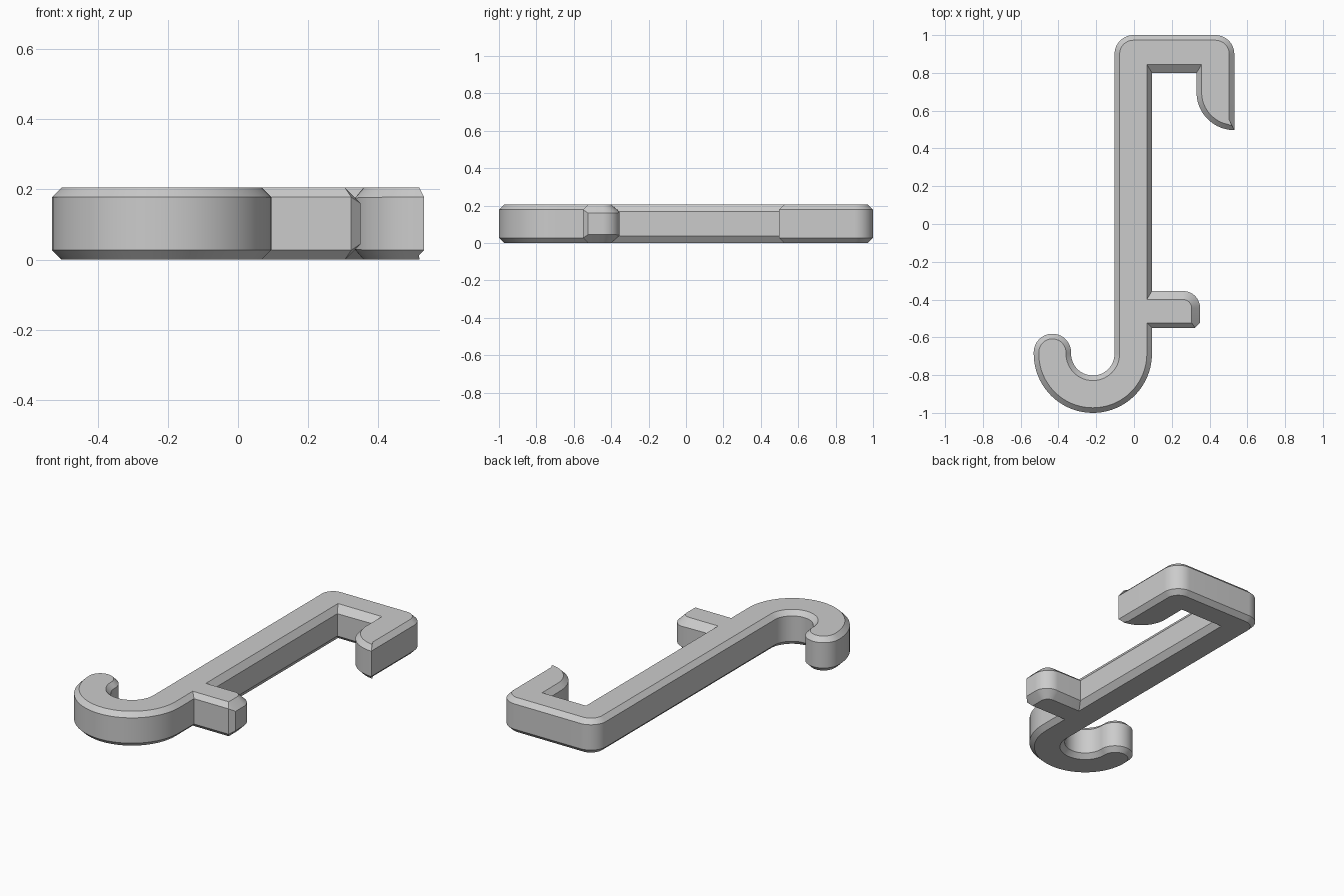
import bpy, bmesh
from math import sin, cos, radians

cube = bpy.data.objects.get("Cube")
if cube:
    bpy.data.objects.remove(cube, do_unlink=True)

HEIGHT = 0.205
WIDE, NARROW = 0.045, 0.027   # chamfer sizes


def arc(cx, cy, r, start, end, steps=16):
    angles = [radians(start + (end - start) * i / steps) for i in range(steps + 1)]
    return [(cx + r * cos(a), cy + r * sin(a)) for a in angles]


# Outline of the hook, counter-clockwise
outline = (
    arc(-0.218, -0.687, 0.313, 180, 360, 40)         # outside of the round hook
    + [(0.095, -0.55), (0.35, -0.55)]                # lower side of the peg
    + arc(0.26, -0.445, 0.09, 0, 90)                 # rounded peg corner
    + [(0.095, -0.355), (0.095, 0.80), (0.331, 0.80)]
    + arc(0.531, 0.697, 0.2, 180, 270, 20)           # curved end of the clip leg
    + arc(0.431, 0.9, 0.1, 0, 90)                    # top corners
    + arc(-0.003, 0.9, 0.1, 90, 180)
    + arc(-0.218, -0.687, 0.115, 360, 180, 28)       # inside of the round hook
    + arc(-0.432, -0.68, 0.099, 0, 180, 28)          # rounded hook tip
)

# Extrude the outline
bm = bmesh.new()
base = bm.faces.new([bm.verts.new((x, y, 0)) for x, y in outline])
top = bmesh.ops.extrude_face_region(bm, geom=[base], use_keep_orig=True)["geom"]
bmesh.ops.translate(bm, vec=(0, 0, HEIGHT),
                    verts=[g for g in top if isinstance(g, bmesh.types.BMVert)])
bmesh.ops.recalc_face_normals(bm, faces=bm.faces)

# Chamfer weights: wide on the peg and under the arm, narrow on the other rims
weight = bm.edges.layers.float.new("bevel_weight_edge")
for e in bm.edges:
    a, b = (v.co for v in e.verts)
    mid = (a + b) / 2
    if abs(a.z - b.z) < 0.01:
        under_arm = abs(mid.y - 0.8) < 0.01
        on_peg = -0.545 < mid.y < -0.3
        wide = 0.1 < mid.x < 0.36 and (under_arm or on_peg)
        e[weight] = 1.0 if wide else NARROW / WIDE
    elif abs(mid.x - 0.35) < 0.001 and abs(mid.y + 0.55) < 0.001:
        e[weight] = NARROW / WIDE                    # upright corner of the peg

mesh = bpy.data.meshes.new("double_hook")
bm.to_mesh(mesh)
bm.free()
hook = bpy.data.objects.new("double_hook", mesh)
bpy.context.collection.objects.link(hook)

# Apply the chamfer, then shade the curves smooth
bevel = hook.modifiers.new("chamfer", "BEVEL")
bevel.limit_method = "WEIGHT"
bevel.width = WIDE
bevel.segments = 1
bevel.use_clamp_overlap = False
bpy.ops.object.select_all(action="DESELECT")
hook.select_set(True)
bpy.context.view_layer.objects.active = hook
bpy.ops.object.modifier_apply(modifier=bevel.name)
bpy.ops.object.shade_smooth_by_angle(angle=radians(25))

# Plain grey
grey = bpy.data.materials.new("plain grey")
grey.use_nodes = True
colour = (0.6, 0.6, 0.6, 1)
grey.diffuse_color = colour
grey.node_tree.nodes["Principled BSDF"].inputs["Base Color"].default_value = colour
mesh.materials.append(grey)
